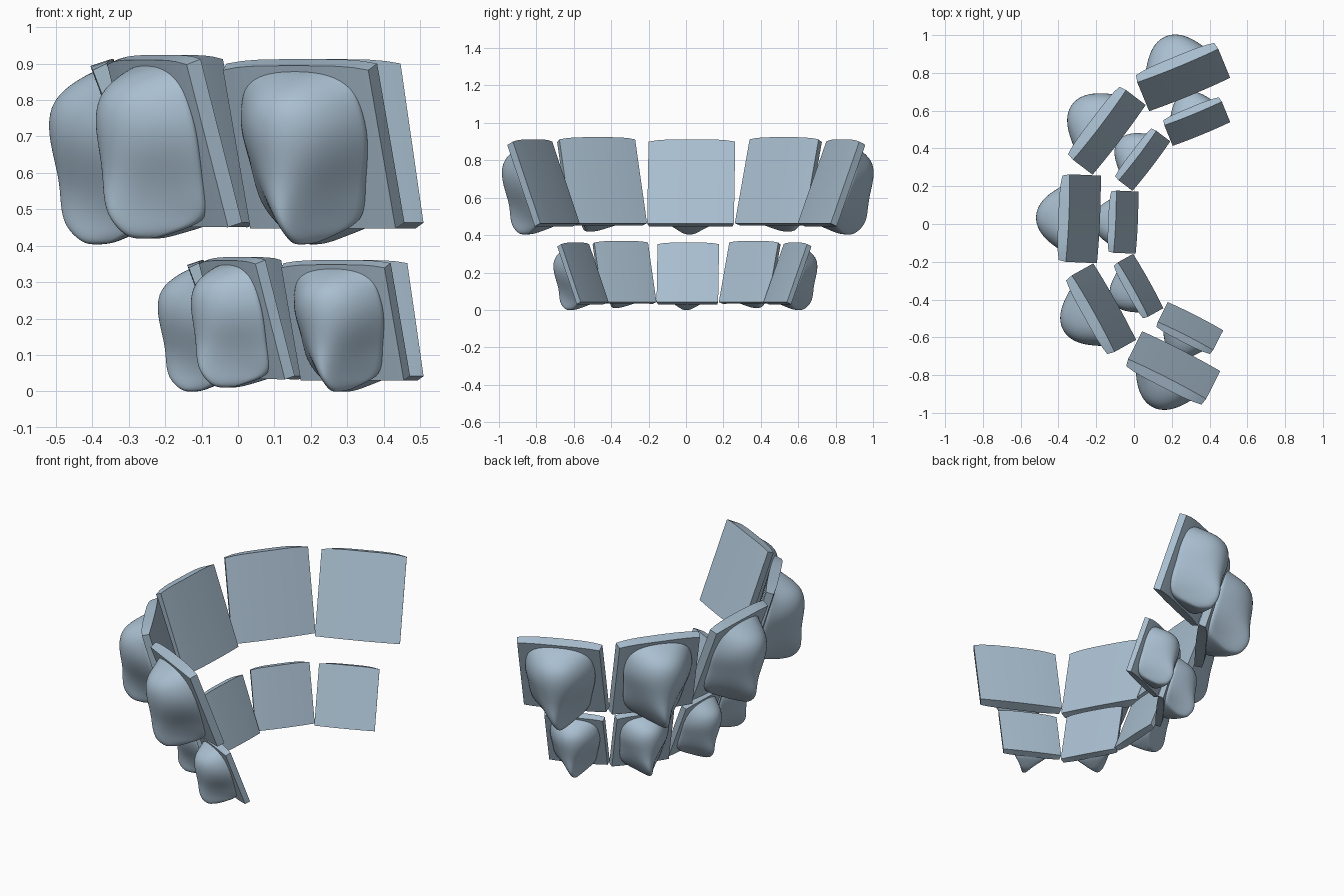
import bpy
import bmesh
from math import sin, cos, pi, radians
from mathutils import Matrix

cube = bpy.data.objects.get("Cube")
if cube:
    bpy.data.objects.remove(cube, do_unlink=True)

blue = bpy.data.materials.new("pale steel blue")
blue.use_nodes = True
colour = (0.40, 0.52, 0.63, 1)
blue.diffuse_color = colour
blue.node_tree.nodes["Principled BSDF"].inputs["Base Color"].default_value = colour

# Local frame: x points outward from the arch, y runs along the plate, z is up.
HALF_WIDTH = 0.232
LOW, HIGH = 0.463, 0.912
LEAN = 0.165


def finish(bm, name):
    bmesh.ops.recalc_face_normals(bm, faces=bm.faces)
    mesh = bpy.data.meshes.new(name)
    bm.to_mesh(mesh)
    bm.free()
    mesh.materials.append(blue)
    obj = bpy.data.objects.new(name, mesh)
    bpy.context.collection.objects.link(obj)
    return obj


def loft(bm, rings):
    loops = [[bm.verts.new(p) for p in ring] for ring in rings]
    n = len(loops[0])
    for a, b in zip(loops, loops[1:]):
        for i in range(n):
            j = (i + 1) % n
            bm.faces.new((a[i], a[j], b[j], b[i]))
    bm.faces.new(loops[0])
    bm.faces.new(loops[-1])


def make_plate():
    # Leaning slab, slightly thinner, narrower and lower towards its outer sides
    bm = bmesh.new()
    rings = []
    steps = 10
    for i in range(steps + 1):
        s = 2 * i / steps - 1
        edge = s ** 4
        top = HIGH - 0.012 * edge
        thick = 0.056 - 0.012 * edge
        inner = 0.006 * s * s
        y = s * HALF_WIDTH
        outer_y = y * 0.965
        rings.append([(inner, y, LOW), (inner + LEAN, y, top),
                      (LEAN + thick, outer_y, top - 0.018), (thick, outer_y, LOW - 0.016)])
    loft(bm, rings)
    return finish(bm, "plate")


def make_bump():
    # Rounded crown narrowing to a cusp: height, reach, half width, flare, shift
    sections = [
        (0.885, 0.200, 0.09, 0.03, 0.0),
        (0.858, 0.260, 0.12, 0.06, 0.0),
        (0.800, 0.335, 0.15, 0.05, 0.0),
        (0.720, 0.345, 0.172, 0.04, 0.0),
        (0.640, 0.328, 0.15, 0.05, 0.0),
        (0.570, 0.312, 0.115, 0.08, -0.01),
        (0.510, 0.310, 0.080, 0.11, -0.01),
        (0.460, 0.300, 0.055, 0.10, 0.0),
        (0.425, 0.270, 0.040, 0.03, 0.01),
        (0.402, 0.235, 0.025, 0.0, 0.015),
    ]
    bm = bmesh.new()
    rings = []
    steps = 14
    for z, reach, width, flare, shift in sections:
        # The rear stays inside the plate, and rises outward below its foot
        back = 0.03 + LEAN * (z - LOW) / (HIGH - LOW) if z > LOW else 0.03 + 2.3 * (LOW - z)
        ring = []
        for i in range(steps + 1):
            t = pi * i / steps
            spread = width + flare * (1 - sin(t)) ** 2
            ring.append((back + (reach - back) * abs(sin(t)), spread * cos(t) + shift, z))
        rings.append(ring)
    loft(bm, rings)
    obj = finish(bm, "bump")
    for poly in obj.data.polygons:
        poly.use_smooth = True
    rounding = obj.modifiers.new("rounding", 'SUBSURF')
    rounding.levels = rounding.render_levels = 2
    return obj


parts = [make_plate(), make_bump()]
bpy.ops.object.select_all(action='DESELECT')
parts[0].select_set(True)
bpy.context.view_layer.objects.active = parts[0]
bpy.ops.object.shade_smooth_by_angle(angle=radians(25))

# Foot of each plate, the direction it faces and its extra tilt
stations = [
    (0.253, -0.668, 243, 0),
    (-0.097, -0.408, 209.2, -4.5),
    (-0.18, 0.024, 177.5, 0),
    (-0.074, 0.442, 142.7, -4.5),
    (0.297, 0.68, 112.4, 0),
]

# Lower arch is a smaller copy of the upper arch
lower = Matrix.Translation((0.148, -0.01, -0.287)) @ Matrix.Scale(0.71, 4)
foot = Matrix.Translation((0, 0, LOW))
for arch, base in (("upper", Matrix()), ("lower", lower)):
    for number, (x, y, angle, tilt) in enumerate(stations, 1):
        place = base @ Matrix.Translation((x, y, 0)) @ Matrix.Rotation(radians(angle), 4, 'Z')
        place = place @ foot @ Matrix.Rotation(radians(tilt), 4, 'Y') @ foot.inverted()
        for part in parts:
            copy = part.copy()
            copy.name = f"{arch}_{part.name.split('.')[0]}_{number}"
            copy.matrix_world = place
            bpy.context.collection.objects.link(copy)

for part in parts:
    bpy.data.objects.remove(part, do_unlink=True)
